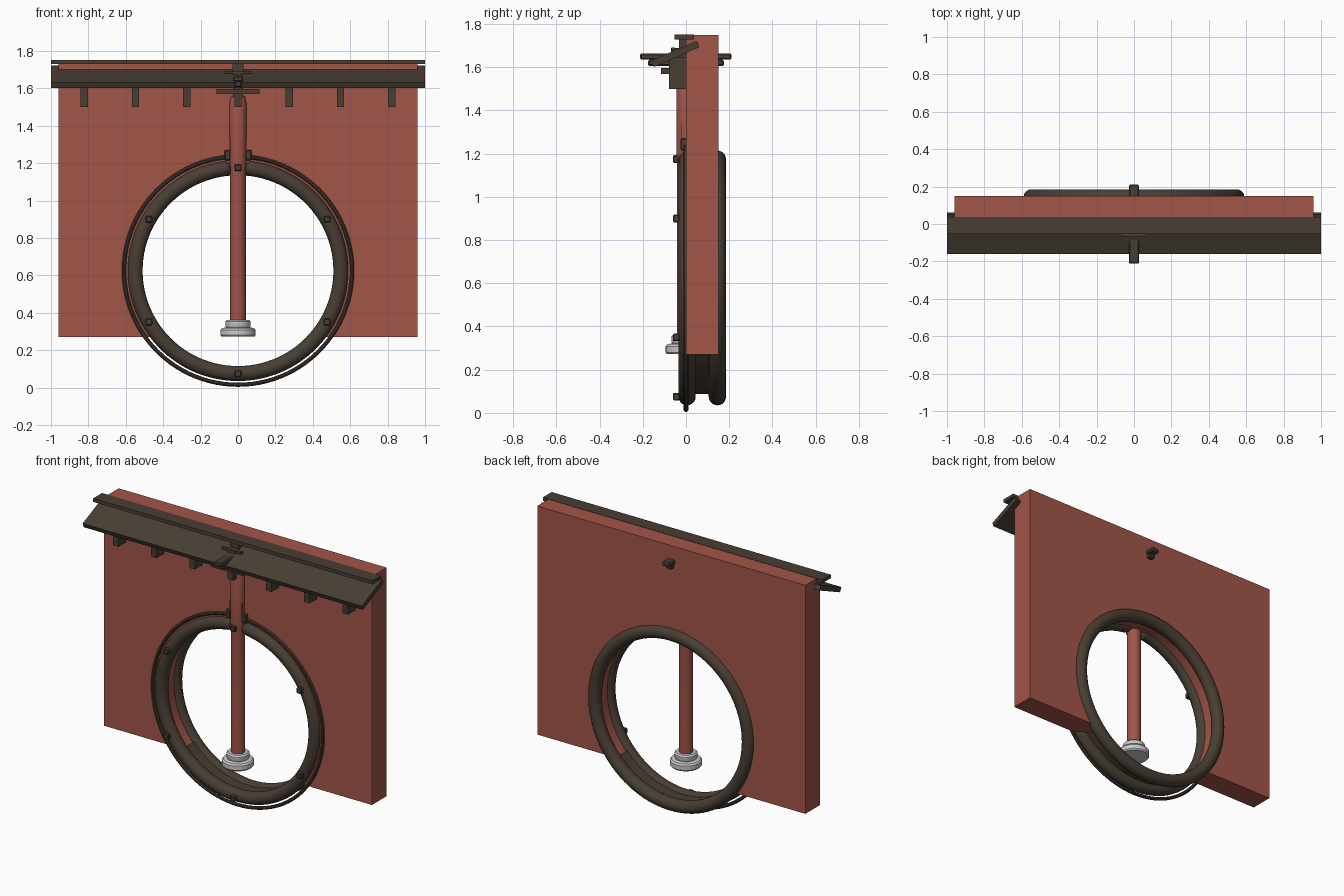
import bpy, bmesh
from math import sin, cos, pi, radians, asin, atan2, hypot
from mathutils import Vector

if "Cube" in bpy.data.objects:
    bpy.data.objects.remove(bpy.data.objects["Cube"])

ZC = 0.625  # centre height of the round window


def material(name, rgb):
    m = bpy.data.materials.new(name)
    m.diffuse_color = (*rgb, 1)
    m.use_nodes = True
    m.node_tree.nodes["Principled BSDF"].inputs["Base Color"].default_value = m.diffuse_color
    return m


RED = material("red_paint", (0.36, 0.09, 0.065))
DARK = material("dark_wood", (0.065, 0.048, 0.034))


def finish(bm, name, mat, smooth=False):
    bmesh.ops.recalc_face_normals(bm, faces=bm.faces)
    me = bpy.data.meshes.new(name)
    bm.to_mesh(me)
    bm.free()
    ob = bpy.data.objects.new(name, me)
    bpy.context.collection.objects.link(ob)
    if mat:
        me.materials.append(mat)
    if smooth:
        bpy.ops.object.select_all(action='DESELECT')
        ob.select_set(True)
        bpy.context.view_layer.objects.active = ob
        bpy.ops.object.shade_smooth_by_angle(angle=radians(35))
    return ob


def box(name, x, y, z, mat=DARK, rot=0.0, bevel=0.0):
    """Box from (min, max) ranges, optionally tilted about x."""
    bm = bmesh.new()
    bmesh.ops.create_cube(bm, size=1)
    for v in bm.verts:
        v.co = Vector((v.co.x * (x[1] - x[0]), v.co.y * (y[1] - y[0]), v.co.z * (z[1] - z[0])))
    if bevel:
        bmesh.ops.bevel(bm, geom=bm.edges[:], offset=bevel, segments=1, affect='EDGES')
    ob = finish(bm, name, mat)
    ob.location = (sum(x) / 2, sum(y) / 2, sum(z) / 2)
    ob.rotation_euler.x = rot
    return ob


def sweep(name, profile, y, a0, a1, mat=DARK, n=96):
    """Sweep a (radius, y) profile around the window axis from angle a0 to a1."""
    bm = bmesh.new()
    closed = abs(a1 - a0 - 2 * pi) < 1e-4
    rings = []
    for i in range(n if closed else n + 1):
        a = a0 + (a1 - a0) * i / n
        rings.append([bm.verts.new((r * cos(a), y + d, ZC + r * sin(a))) for r, d in profile])
    k = len(profile)
    for i in range(n):
        p, q = rings[i], rings[(i + 1) % len(rings)]
        for j in range(k):
            bm.faces.new((p[j], p[(j + 1) % k], q[(j + 1) % k], q[j]))
    if not closed:
        bm.faces.new(rings[0])
        bm.faces.new(rings[-1])
    return finish(bm, name, mat, True)


def circle(r, minor, n=20):
    return [(r + minor * cos(2 * pi * i / n), minor * sin(2 * pi * i / n)) for i in range(n)]


def lathe(name, profile, y, mat, n=32):
    """Turn a (radius, z) profile about a vertical axis; ends are capped."""
    bm = bmesh.new()
    rings = [[bm.verts.new((r * cos(2 * pi * i / n), y + r * sin(2 * pi * i / n), z)) for i in range(n)]
             for r, z in profile]
    for p, q in zip(rings, rings[1:]):
        for i in range(n):
            bm.faces.new((p[i], p[(i + 1) % n], q[(i + 1) % n], q[i]))
    bm.faces.new(rings[0])
    bm.faces.new(rings[-1])
    return finish(bm, name, mat, True)


# wall panel with the round opening cut through its lower edge
R, BOT, TOP = 0.535, 0.27, 1.75
a = asin((BOT - ZC) / R)
arc = [(R * cos(t), ZC + R * sin(t)) for t in [a + (pi - 2 * a) * i / 72 for i in range(73)]]
outline = [(-0.96, BOT), (-0.96, TOP), (0.96, TOP), (0.96, BOT)] + arc
bm = bmesh.new()
face = bm.faces.new([bm.verts.new((x, 0, z)) for x, z in outline])
ext = bmesh.ops.extrude_face_region(bm, geom=[face])
for v in ext["geom"]:
    if isinstance(v, bmesh.types.BMVert):
        v.co.y = 0.15
finish(bm, "wall_panel", RED, True)

# window rings: the front one is split at the top for the pole
gap = 0.075 / 0.55
sweep("front_ring", circle(0.55, 0.04), 0.005, pi / 2 + gap, 2.5 * pi - gap)
sweep("back_ring", circle(0.55, 0.04), 0.145, 0, 2 * pi)
sweep("outer_trim_ring", circle(0.61, 0.011, 10), 0.0, pi / 2 + 0.085, 2.5 * pi - 0.085)
sweep("lower_liner", [(0.527, 0.0), (0.537, 0.0), (0.537, 0.15), (0.527, 0.15)], 0, pi - a, 2 * pi + a, n=48)

for s in (-1, 1):
    # rounded ends of the split ring, and trim clips beside the pole
    bm = bmesh.new()
    bmesh.ops.create_uvsphere(bm, u_segments=20, v_segments=12, radius=0.04)
    cap = finish(bm, "ring_end", DARK, True)
    cap.location = (s * 0.55 * sin(gap), 0.005, ZC + 0.55 * cos(gap))
    box("trim_clip", (s * 0.057 - 0.015, s * 0.057 + 0.015), (-0.025, 0.02), (1.215, 1.27), bevel=0.004)
    box("pole_strap", (s * 0.043 - 0.004, s * 0.043 + 0.004), (-0.022, 0.0), (1.26, 1.335), RED)

# studs around the front ring
for i in range(6):
    t = radians(30 + 60 * i)
    x, z = 0.55 * cos(t), ZC + 0.55 * sin(t)
    box("ring_stud", (x - 0.018, x + 0.018), (-0.06, -0.03), (z - 0.018, z + 0.018), bevel=0.005)

# hanging pole with stepped foot
lathe("pole", [(0.042, 0.34), (0.042, 1.18), (0.045, 1.20), (0.045, 1.52), (0.036, 1.56)], 0.0, RED)
lathe("pole_foot", [(0.088, 0.272), (0.094, 0.28), (0.094, 0.308), (0.086, 0.318), (0.064, 0.322),
                    (0.068, 0.33), (0.068, 0.353), (0.06, 0.362)], 0.0, None)

# sloping canopy board and ridge cap
p, q = (-0.155, 1.616), (0.056, 1.708)
length, slope = hypot(q[0] - p[0], q[1] - p[1]), atan2(q[1] - p[1], q[0] - p[0])
cy, cz = (p[0] + q[0]) / 2, (p[1] + q[1]) / 2
box("canopy_board", (-1, 1), (cy - length / 2, cy + length / 2), (cz - 0.016, cz + 0.016), rot=slope)
box("ridge_cap", (-1, 1), (-0.053, 0.037), (1.729, 1.752))
box("ridge_post", (-0.03, 0.03), (-0.033, 0.005), (1.68, 1.73))
box("ridge_plate", (-0.07, 0.07), (-0.068, -0.05), (1.678, 1.692))

# support blocks under the canopy
for i in range(-3, 4):
    x = i * 0.274
    box("canopy_block", (x - 0.019, x + 0.019), (-0.078, 0.0), (1.5, 1.645))

# central clamp running through the wall
box("clamp_bar_upper", (-0.027, 0.027), (-0.212, 0.21), (1.635, 1.664), bevel=0.006)
box("clamp_bar_lower", (-0.02, 0.02), (-0.176, 0.176), (1.607, 1.635), bevel=0.006)
box("clamp_plate", (-0.115, 0.115), (-0.115, -0.04), (1.57, 1.597))
box("clamp_block", (-0.028, 0.028), (-0.07, 0.0), (1.55, 1.69))
